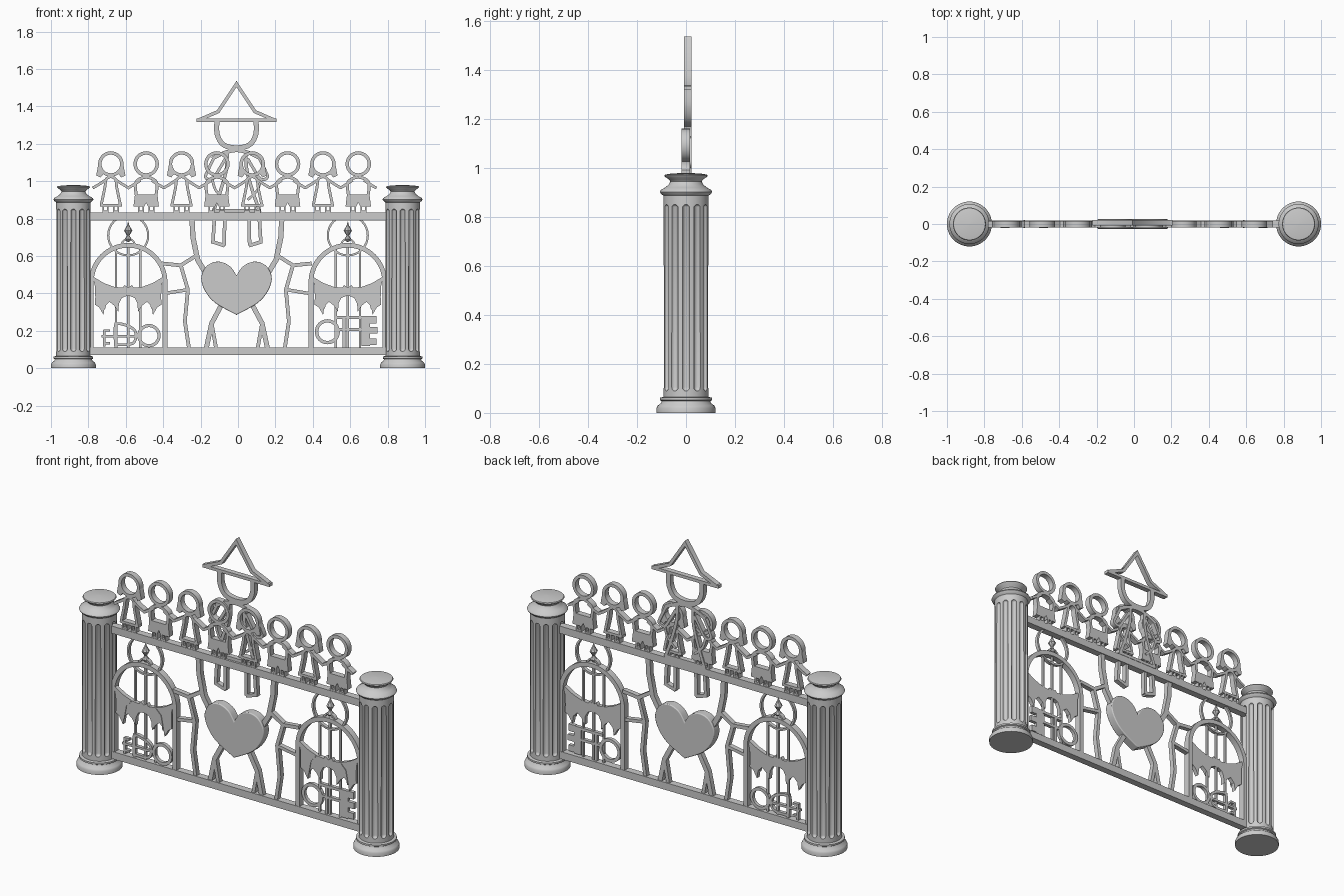
import bpy, bmesh, math
from mathutils import Vector

if "Cube" in bpy.data.objects:
    bpy.data.objects.remove(bpy.data.objects["Cube"])

V = lambda p: Vector((p[0], p[1]))


def finish(name, bm):
    bmesh.ops.recalc_face_normals(bm, faces=bm.faces[:])
    me = bpy.data.meshes.new(name)
    bm.to_mesh(me)
    bm.free()
    ob = bpy.data.objects.new(name, me)
    bpy.context.collection.objects.link(ob)
    return ob


def strip(bm, pts, w, y0=-.015, y1=.015, closed=False):
    """Flat bar of width w following a path in the x-z plane."""
    pts = [V(p) for p in pts]
    n, rows = len(pts), []
    for i, p in enumerate(pts):
        a = p - pts[i - 1] if closed or i else pts[1] - p
        b = pts[(i + 1) % n] - p if closed or i < n - 1 else a
        a, b = a.normalized(), b.normalized()
        t = (a + b).normalized()
        k = w / 2 / max(.5, t.dot(a))
        o = Vector((-t.y, t.x)) * k
        q, r = p + o, p - o
        rows.append([bm.verts.new(c) for c in
                     ((q.x, y0, q.y), (r.x, y0, r.y), (r.x, y1, r.y), (q.x, y1, q.y))])
    for i in range(n if closed else n - 1):
        A, B = rows[i], rows[(i + 1) % n]
        for j in range(4):
            bm.faces.new((A[j], A[(j + 1) % 4], B[(j + 1) % 4], B[j]))
    if not closed:
        bm.faces.new(rows[0])
        bm.faces.new(rows[-1])


def plate(bm, pts, y0=-.015, y1=.015):
    f = [bm.verts.new((x, y0, z)) for x, z in pts]
    b = [bm.verts.new((x, y1, z)) for x, z in pts]
    bm.faces.new(f)
    bm.faces.new(b[::-1])
    for i in range(len(pts)):
        j = (i + 1) % len(pts)
        bm.faces.new((f[i], f[j], b[j], b[i]))


def box(bm, x0, x1, z0, z1, y0=-.015, y1=.015):
    plate(bm, [(x0, z0), (x1, z0), (x1, z1), (x0, z1)], y0, y1)


def arc(cx, cz, r, a0=0, a1=360, n=32):
    full = a1 - a0 == 360
    return [(cx + r * math.cos(math.radians(a0 + (a1 - a0) * i / n)),
             cz + r * math.sin(math.radians(a0 + (a1 - a0) * i / n)))
            for i in range(n if full else n + 1)]


def curve(pts, n=6):
    """Catmull-Rom smoothing of an open path."""
    P = [V(p) for p in [pts[0], *pts, pts[-1]]]
    out = []
    for i in range(1, len(P) - 2):
        a, b, c, d = P[i - 1:i + 3]
        for k in range(n):
            t = k / n
            out.append(.5 * (2 * b + (c - a) * t + (2 * a - 5 * b + 4 * c - d) * t * t
                             + (3 * b - a - 3 * c + d) * t ** 3))
    return out + [P[-1]]


def lathe(bm, prof, seg=48, x=0):
    rings = [[bm.verts.new((x + max(r, .0005) * math.cos(2 * math.pi * i / seg),
                            max(r, .0005) * math.sin(2 * math.pi * i / seg), z))
              for i in range(seg)] for r, z in prof]
    for A, B in zip(rings, rings[1:]):
        for i in range(seg):
            j = (i + 1) % seg
            bm.faces.new((A[i], A[j], B[j], B[i]))
    bm.faces.new(rings[0])
    bm.faces.new(rings[-1])


def flip(pts, s, cx=0):
    return [(cx + s * p[0], p[1]) for p in pts]


# fluted column shaft, cut by twelve round-ended grooves
bm = bmesh.new()
lathe(bm, [(.092, .05), (.092, .90)], 72)
shaft = finish("column_shaft", bm)
bm = bmesh.new()
for i in range(12):
    a = i * math.pi / 6
    new = bmesh.ops.create_uvsphere(bm, u_segments=12, v_segments=8, radius=.016)["verts"]
    for v in new:
        v.co.z += .47 + (.365 if v.co.z > .001 else -.365)
        v.co.x += .094 * math.cos(a)
        v.co.y += .094 * math.sin(a)
cutter = finish("groove_cutter", bm)
cutter.hide_render = True
m = shaft.modifiers.new("grooves", "BOOLEAN")
m.operation, m.object = "DIFFERENCE", cutter
bpy.context.view_layer.objects.active = shaft
bpy.ops.object.modifier_apply(modifier=m.name)
bpy.data.objects.remove(cutter)
shaft.location.x = -.88
twin = shaft.copy()
twin.location.x = .88
bpy.context.collection.objects.link(twin)

for s in (-1, 1):
    # column base and capital
    bm = bmesh.new()
    lathe(bm, [(.12, 0), (.12, .02), (.115, .03), (.102, .04), (.099, .048), (.106, .052),
               (.106, .062), (.09, .066)], x=s * .88)
    finish("column_base", bm)
    bm = bmesh.new()
    lathe(bm, [(.09, .885), (.103, .895), (.107, .902), (.103, .910), (.085, .920), (.070, .932),
               (.064, .945), (.070, .953), (.085, .963), (.088, .968), (.085, .973),
               (.06, .977), (0, .98)], x=s * .88)
    finish("column_capital", bm)

    # arched cage with bars and top ring
    c = s * .587
    bm = bmesh.new()
    strip(bm, [(c + .197, .1)] + arc(c, .46, .197, 0, 180) + [(c - .197, .1)], .025, -.018, .018)
    strip(bm, arc(c, .71, .107), .011, -.01, .01, True)
    for dx, top in ((-.065, .64), (0, .67), (.065, .64)):
        box(bm, c + dx - .006, c + dx + .006, .1, top, -.006, .006)
    strip(bm, arc(c, .655, .036, 10, 170, 10), .01, -.012, .012)
    finish("cage_arch", bm)
    bm = bmesh.new()
    lathe(bm, [(0, .785), (.006, .765), (.022, .735), (.007, .71), (.012, .70), (.02, .69),
               (.012, .68), (0, .675)], 8, c)
    finish("pendant", bm)

    # winged banner across the cage
    half = [(.0, .43), (.02, .445), (.03, .43), (.075, .435), (.13, .455), (.192, .492),
            (.178, .44), (.176, .38), (.178, .34), (.155, .325), (.132, .285), (.125, .33),
            (.10, .355), (.075, .335), (.052, .30), (.05, .345), (.035, .375), (.012, .385)]
    bm = bmesh.new()
    plate(bm, flip(half, 1, c) + flip(half[:0:-1], -1, c), -.018, .006)
    for q in (-1, 1):
        strip(bm, flip([(.08, .43), (.11, .40), (.125, .32)], q, c), .006, -.022, -.015)
    finish("winged_banner", bm)

    # branches spreading around the heart
    bm = bmesh.new()
    for path, w in [([(.24, .80), (.235, .70), (.21, .58), (.15, .48)], .028),
                    ([(.12, .80), (.128, .675), (.065, .655)], .019),
                    ([(.065, .80), (.068, .655), (.05, .5)][:2], .019),
                    ([(.40, .56), (.30, .55), (.22, .60)], .02),
                    ([(.30, .55), (.262, .42), (.278, .25), (.255, .1)], .02),
                    ([(.385, .40), (.262, .42)], .018),
                    ([(.06, .38), (.135, .24), (.165, .1)], .026),
                    ([(.135, .24), (.11, .1)], .02)]:
        strip(bm, flip(path, s, -.006), w, -.014, .014)
    finish("branches", bm)

# horizontal rails
for name, z0, z1 in (("bottom_rail", .07, .112), ("top_rail", .79, .832)):
    bm = bmesh.new()
    box(bm, -.81, .81, z0, z1, -.02, .02)
    finish(name, bm)

# heart
right = curve([(0, .495), (.035, .545), (.095, .57), (.155, .55), (.188, .49), (.172, .42),
               (.115, .35), (0, .285)], 5)
right = [(p.x, p.y) for p in right]
bm = bmesh.new()
plate(bm, flip(right, 1, -.008) + flip(right[-2:0:-1], -1, -.008), -.026, .026)
heart = finish("heart", bm)
m = heart.modifiers.new("rounding", "BEVEL")
m.width, m.segments, m.limit_method, m.angle_limit = .012, 3, "ANGLE", math.radians(60)

# left key
bm = bmesh.new()
Y = (-.01, .01)
strip(bm, arc(-.476, .174, .054), .017, *Y, True)
strip(bm, curve([(-.655, .125), (-.655, .23), (-.60, .23), (-.555, .205), (-.545, .17),
                 (-.56, .135), (-.60, .125)], 4), .015, *Y, True)
for b in ((-.73, -.53, .165, .178), (-.722, -.708, .115, .205), (-.72, -.685, .195, .208),
          (-.72, -.685, .128, .141), (-.66, -.645, .11, .245)):
    box(bm, *b, *Y)
finish("key_left", bm)

# right key
bm = bmesh.new()
strip(bm, arc(.478, .195, .058), .018, *Y, True)
for b in ((.53, .70, .20, .215), (.525, .74, .262, .278), (.56, .576, .11, .27),
          (.66, .705, .12, .275), (.70, .74, .24, .28), (.70, .745, .185, .22),
          (.70, .74, .125, .16)):
    box(bm, *b, *Y)
finish("key_right", bm)

# row of eight children holding hands, girls and boys alternating
for i in range(8):
    c = -.68 + .189 * i
    girl = i % 2 == 0
    bm = bmesh.new()
    Y = (-.018, .016)
    strip(bm, arc(c, 1.092, .059), .018, *Y, True)
    for s in (-1, 1):
        box(bm, c + s * .03 - .012, c + s * .03 + .012, .83, .842, *Y)
        for dx in (.016, .04):
            box(bm, c + s * dx - .004, c + s * dx + .004, .83, .872, *Y)
        strip(bm, curve(flip([(.03, 1.005), (.06, .985), (.097, .963)], s, c), 4), .015, *Y)
        if girl:
            plate(bm, flip([(.05, 1.12), (.067, 1.09), (.078, 1.03), (.055, 1.02),
                            (.035, 1.045), (.052, 1.07)], s, c), *Y)
            strip(bm, curve(flip([(.0, 1.025), (.025, 1.01), (.032, .965), (.052, .87)], s, c), 4),
                  .015, *Y)
        else:
            strip(bm, curve(flip([(0, 1.022), (.035, 1.012), (.058, .985), (.052, .92)], s, c), 4),
                  .016, *Y)
    if girl:
        box(bm, c - .059, c + .059, .865, .879, *Y)
    else:
        plate(bm, [(c + x, z) for x, z in [(-.06, .93), (-.068, .865), (-.01, .865), (0, .885),
                                           (.01, .865), (.068, .865), (.06, .93)]], *Y)
    finish("girl" if girl else "boy", bm)

# tall figure in a pointed hat behind the children
c, Y = -.008, (-.008, .022)
bm = bmesh.new()
strip(bm, [(c - .2, 1.328), (c - .098, 1.372), (c, 1.52), (c + .098, 1.372), (c + .2, 1.328)],
      .018, *Y)
box(bm, c - .213, c + .213, 1.317, 1.334, *Y)
finish("pointed_hat", bm)
bm = bmesh.new()
strip(bm, curve([(c - .105, 1.32), (c - .103, 1.25), (c - .07, 1.195), (c, 1.178),
                 (c + .07, 1.195), (c + .103, 1.25), (c + .105, 1.32)]), .027, *Y)
finish("tall_figure_head", bm)
bm = bmesh.new()
strip(bm, curve([(c - .13, 1.12), (c - .07, 1.15), (c, 1.165), (c + .07, 1.15),
                 (c + .13, 1.12)]), .02, *Y)
box(bm, c - .13, c + .13, .832, .85, *Y)
for s in (-1, 1):
    strip(bm, curve(flip([(.05, 1.15), (.055, 1.06), (.085, .95), (.125, .835)], s, c)), .018, *Y)
    strip(bm, curve(flip([(.12, 1.125), (.152, 1.06), (.165, 1.02), (.13, 1.01), (.095, 1.06),
                          (.06, 1.12)], s, c)), .016, *Y)
    strip(bm, curve(flip([(.13, 1.01), (.11, .95), (.06, .9)], s, c)), .014, *Y)
finish("tall_figure_body", bm)

# smooth the rounded faces, keep the edges crisp
bpy.ops.object.select_all(action="SELECT")
bpy.context.view_layer.objects.active = shaft
bpy.ops.object.shade_smooth_by_angle(angle=math.radians(35))
